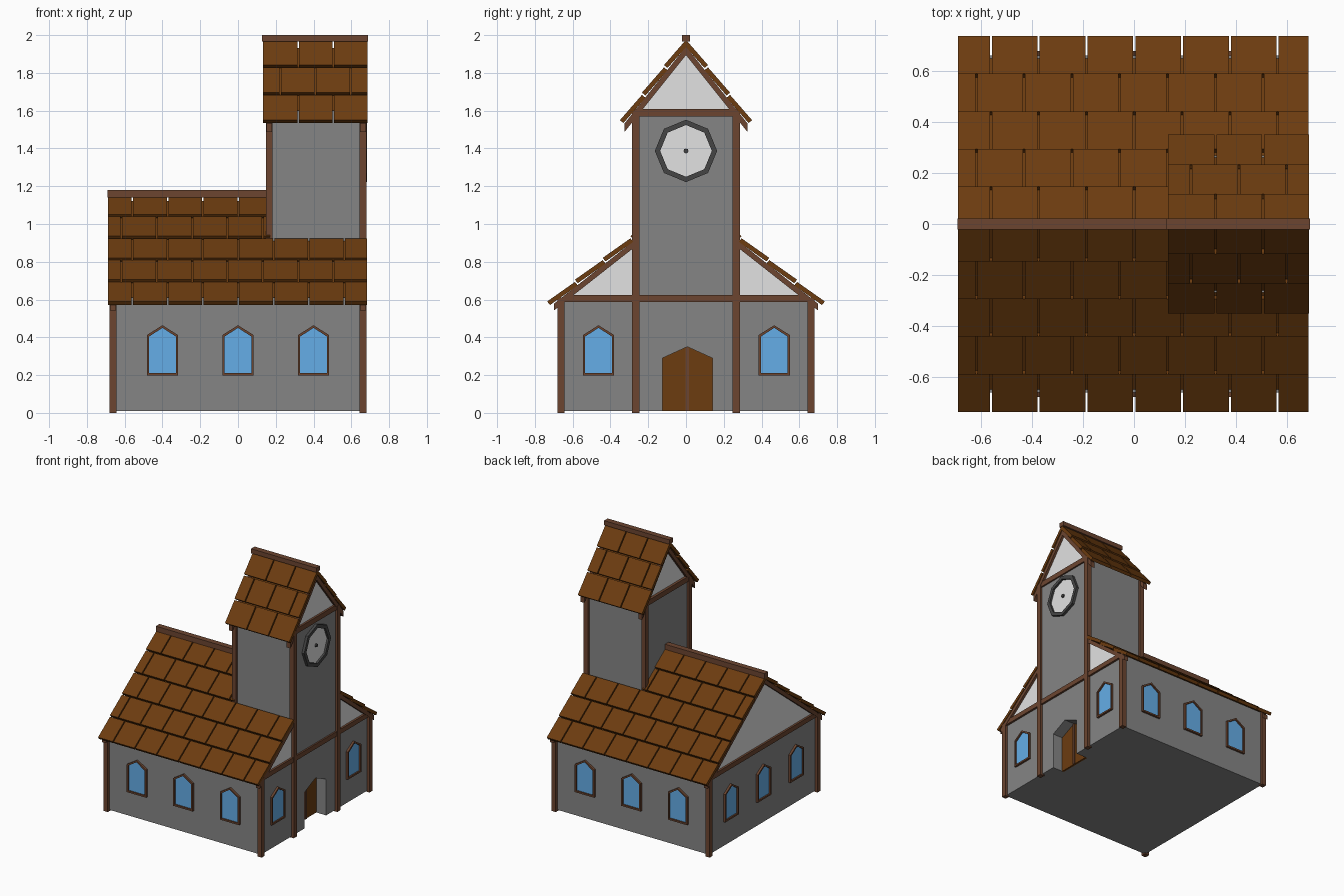
import bpy, bmesh, math

if "Cube" in bpy.data.objects:
    bpy.data.objects.remove(bpy.data.objects["Cube"])

def material(name, r, g, b):
    m = bpy.data.materials.new(name)
    m.diffuse_color = (r, g, b, 1)
    m.use_nodes = True
    m.node_tree.nodes["Principled BSDF"].inputs["Base Color"].default_value = m.diffuse_color
    return m

STONE = material("grey stone", 0.235, 0.235, 0.235)
PLASTER = material("white plaster", 0.76, 0.76, 0.76)
TIMBER = material("timber brown", 0.15, 0.06, 0.03)
TILE = material("roof tile brown", 0.15, 0.045, 0.005)
GLASS = material("window blue", 0.13, 0.42, 0.80)
DARK = material("dark grey", 0.06, 0.06, 0.06)

def add_prism(bm, pts, d0, d1, a=0.0, inner=None):
    """Extrude (across, height) points outward from d0 to d1, facing angle a.
    With an inner outline of equal length it becomes a ring."""
    c, s = math.cos(a), math.sin(a)
    def loop(points, d):
        return [bm.verts.new((c * d - s * u, s * d + c * u, z)) for u, z in points]
    n = len(pts)
    lo, hi = loop(pts, d0), loop(pts, d1)
    if inner:
        ilo, ihi = loop(inner, d0), loop(inner, d1)
        bands = [(lo, hi), (hi, ihi), (ihi, ilo), (ilo, lo)]
    else:
        bm.faces.new(lo)
        bm.faces.new(hi)
        bands = [(lo, hi)]
    for p, q in bands:
        for i in range(n):
            j = (i + 1) % n
            bm.faces.new((p[i], p[j], q[j], q[i]))

def part(name, mat, prisms):
    bm = bmesh.new()
    for p in prisms:
        add_prism(bm, *p)
    bmesh.ops.recalc_face_normals(bm, faces=bm.faces)
    me = bpy.data.meshes.new(name)
    bm.to_mesh(me)
    bm.free()
    me.materials.append(mat)
    ob = bpy.data.objects.new(name, me)
    bpy.context.collection.objects.link(ob)
    return ob

def rect(u0, u1, z0, z1):
    return [(u0, z0), (u1, z0), (u1, z1), (u0, z1)]

def arch(u, w, z0, z1, z2):
    return [(u - w, z0), (u + w, z0), (u + w, z1), (u, z2), (u - w, z1)]

def octagon(r, z):
    return [(r * math.sin(i * math.pi / 4), z + r * math.cos(i * math.pi / 4)) for i in range(8)]

def gable(name, prism):
    # plaster on the ends, roof colour on the slopes
    ob = part(name, PLASTER, [prism])
    ob.data.materials.append(TILE)
    for f in ob.data.polygons:
        if abs(f.normal.x) < 0.5:
            f.material_index = 1

# Stone walls, with the doorway notched out of the front layer
W = 0.66
door = arch(0.007, 0.132, 0.01, 0.29, 0.35)
notch = [(-W, 0.01), door[0], door[4], door[3], door[2], door[1], (W, 0.01), (W, 0.61), (-W, 0.61)]
part("hall_walls", STONE, [(rect(-W, W, 0.01, 0.61), -W, 0.56), (notch, 0.56, W)])
part("tower_walls", STONE, [(rect(-0.268, 0.268, 0.6, 1.6), 0.165, 0.664)])

# Double door with its middle strip
part("door", TILE, [(door, 0.56, 0.575)])
part("door_strip", TIMBER, [(rect(-0.003, 0.017, 0.01, 0.345), 0.57, 0.582)])

# Roof pitches: ridge height, slope, half width
MZ, MK, MY = 1.155, 0.785, 0.735
TZ, TK, TY = 1.975, 1.25, 0.35
gable("hall_gable", ([(-W, 0.6), (W, 0.6), (0, MZ - 0.034)], -W, W))
gable("tower_gable", ([(-0.268, 1.59), (0.268, 1.59), (0, TZ - 0.042)], 0.17, 0.66))

def tiles(name, x0, x1, rz, k, half, rows, starts, cut_rows=0, cut_x=0):
    """Overlapping rows of tiles on both slopes; the top cut_rows stop at cut_x."""
    L = math.hypot(1, k)
    t, lift, gap, pitch = 0.024, 0.012, 0.004, 0.187
    out = []
    for i in range(rows):
        yl, yu = half * (1 - i / rows), half * (1 - (i + 1) / rows)
        a = (yl, rz - k * yl + lift)
        b = (yu, rz - k * yu)
        low = lambda p: (max(0, p[0] - t * k / L), p[1] - t / L)
        quad = [a, b, low(b), low(a)]
        if i == rows - 1:
            quad[2] = (0, rz - t * L)
        end = cut_x if i >= rows - cut_rows else x1
        edges = [x0]
        j = starts[i % 2]
        while j < end - 0.03:
            if j > x0 + 0.03:
                edges.append(j)
            j += pitch
        edges.append(end)
        for n in range(len(edges) - 1):
            e0 = edges[n] + (gap if n else 0)
            e1 = edges[n + 1] - (gap if n < len(edges) - 2 else 0)
            for s in (1, -1):
                out.append(([(s * y, z) for y, z in quad], e0, e1))
    part(name, TILE, out)

tiles("hall_roof_tiles", -0.688, 0.682, MZ, MK, MY, 5, (-0.56, -0.617), 2, 0.17)
tiles("tower_roof_tiles", 0.133, 0.685, TZ, TK, TY, 3, (0.318, 0.223))
part("hall_ridge", TIMBER, [(rect(-0.022, 0.022, 1.14, 1.18), -0.69, 0.17)])
part("tower_ridge", TIMBER, [(rect(-0.022, 0.022, 1.965, 2.0), 0.128, 0.688)])

# Timber posts
P0, P1 = 0.643, 0.68
posts = []
for s in (1, -1):
    for x in (P0, -P1):
        posts.append((rect(*sorted((s * P0, s * P1)), 0, 0.61), x, x + 0.037))
    ty = sorted((s * 0.247, s * 0.287))
    posts.append((rect(*ty, 0, 1.6), P0, P1))
    posts.append((rect(*ty, 0.6, 1.6), 0.148, 0.183))
part("posts", TIMBER, posts)

# Cross beams
part("cross_beams", TIMBER,
     [(rect(-P0, P0, 0.588, 0.625), x, x + 0.033) for x in (P0, -0.676)]
     + [(rect(-0.275, 0.275, 1.57, 1.61), x, x + 0.031) for x in (0.15, 0.645)])

# Sloping beams under the roof ends
def rake(rz, k, y0, y1, top, depth, xa, xb):
    z = lambda y, d: rz - k * y - d
    return [([(s * y0, z(y0, top)), (s * y1, z(y1, top)), (s * y1, z(y1, top + depth)),
              (s * y0, z(y0, top + depth))], xa, xb) for s in (1, -1)]

part("rake_beams", TIMBER,
     rake(MZ, MK, 0.0, 0.70, 0.028, 0.036, -0.678, -0.645)
     + rake(MZ, MK, 0.28, 0.70, 0.028, 0.036, 0.645, 0.678)
     + rake(TZ, TK, 0.0, 0.325, 0.036, 0.045, 0.15, 0.181)
     + rake(TZ, TK, 0.0, 0.325, 0.036, 0.045, 0.645, 0.678))

# Windows: three on each side and on the back end, two beside the door
spots = [(u, a) for a in (math.pi / 2, math.pi, -math.pi / 2) for u in (-0.4, 0, 0.4)]
spots += [(-0.463, 0), (0.467, 0)]
part("window_frames", TIMBER,
     [(arch(u, 0.083, 0.197, 0.412, 0.464), 0.65, 0.676, a, arch(u, 0.071, 0.21, 0.404, 0.45))
      for u, a in spots])
part("window_glass", GLASS,
     [(arch(u, 0.075, 0.205, 0.406, 0.454), 0.658, 0.665, a) for u, a in spots])

# Clock
part("clock_rim", DARK, [(octagon(0.165, 1.387), 0.655, 0.684, 0, octagon(0.137, 1.387))])
part("clock_face", PLASTER, [(octagon(0.14, 1.387), 0.66, 0.669)])
part("clock_hub", DARK, [(octagon(0.013, 1.387), 0.665, 0.68)])
